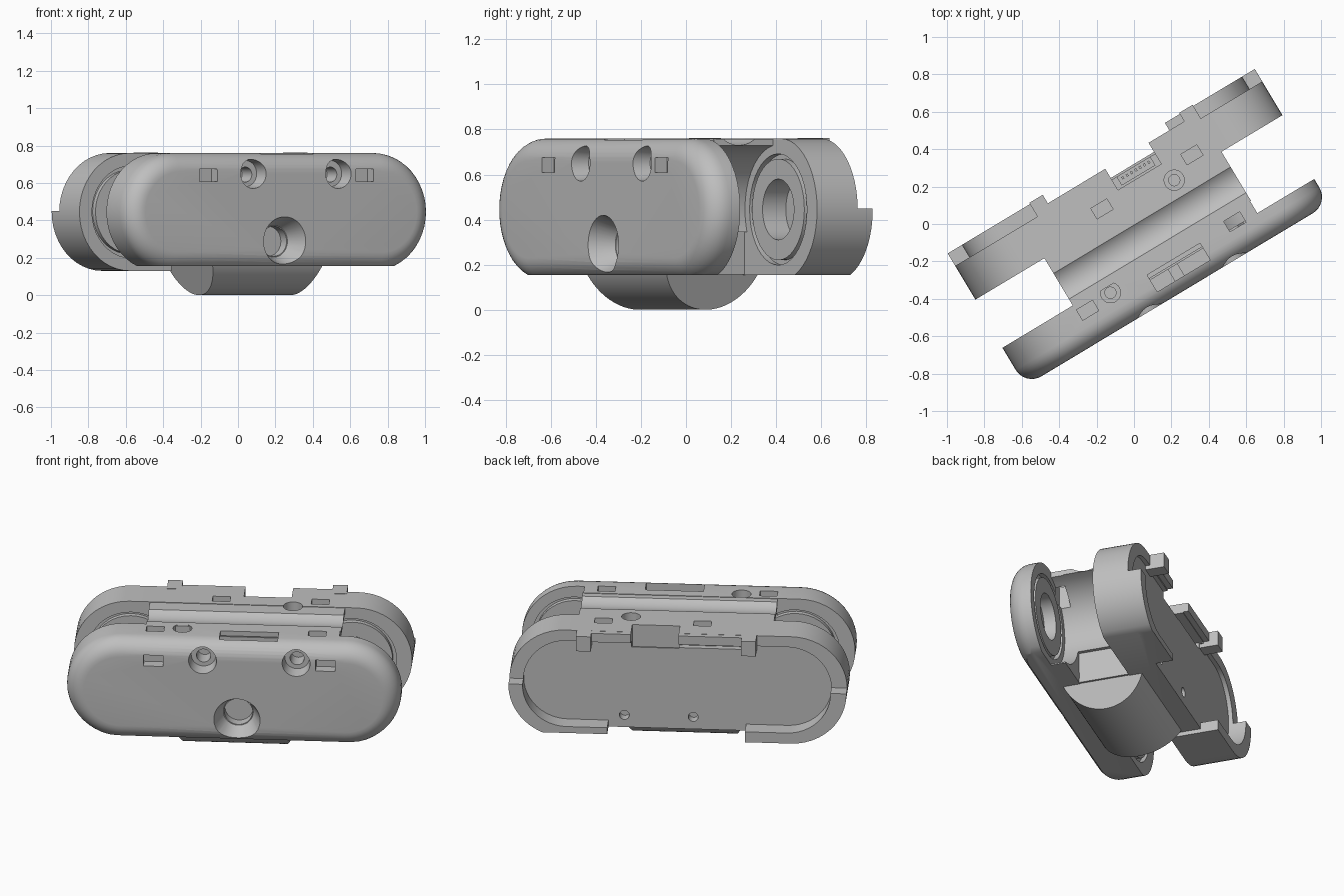
import bpy, bmesh, math
from mathutils import Matrix

cube = bpy.data.objects.get("Cube")
if cube:
    bpy.data.objects.remove(cube, do_unlink=True)

GREY = (0.52, 0.52, 0.52, 1)
grey = bpy.data.materials.new("plain_grey")
grey.use_nodes = True
grey.diffuse_color = GREY
grey.node_tree.nodes["Principled BSDF"].inputs["Base Color"].default_value = GREY

TURN = Matrix.Rotation(math.radians(31), 4, "Z")
MID, R = 0.445, 0.315
parts = []


def loft(name, *rings):
    """Capped solid through a series of matching rings."""
    bm = bmesh.new()
    loops = [[bm.verts.new(p) for p in ring] for ring in rings]
    bm.faces.new(loops[0])
    bm.faces.new(loops[-1][::-1])
    for a, b in zip(loops, loops[1:]):
        for i in range(len(a)):
            j = (i + 1) % len(a)
            bm.faces.new((a[j], a[i], b[i], b[j]))
    bmesh.ops.recalc_face_normals(bm, faces=bm.faces)
    me = bpy.data.meshes.new(name)
    bm.to_mesh(me)
    bm.free()
    me.materials.append(grey)
    ob = bpy.data.objects.new(name, me)
    bpy.context.collection.objects.link(ob)
    return ob


def box(name, u0, u1, v0, v1, z0, z1):
    rect = [(u0, v0), (u1, v0), (u1, v1), (u0, v1)]
    return loft(name, [(*p, z0) for p in rect], [(*p, z1) for p in rect])


def stadium(u0, u1, r, v, n=24):
    pts = []
    for c, start in ((u1 - r, -90), (u0 + r, 90)):
        for i in range(n + 1):
            t = math.radians(start + 180 * i / n)
            pts.append((c + r * math.cos(t), v, MID + r * math.sin(t)))
    return pts


def circle(u, z, r, v, n=40):
    return [(u + r * math.cos(math.tau * i / n), v, z + r * math.sin(math.tau * i / n))
            for i in range(n)]


def cone(u, z, v0, r0, v1, r1):
    return loft("cutter", circle(u, z, r0, v0), circle(u, z, r1, v1))


def shaft(u, v, r, z0, z1):
    flat = circle(u, v, r, 0, 28)
    return loft("cutter", [(x, y, z0) for x, _, y in flat], [(x, y, z1) for x, _, y in flat])


def boolean(ob, tool, mode="DIFFERENCE"):
    bpy.context.view_layer.objects.active = ob
    mod = ob.modifiers.new("cut", "BOOLEAN")
    mod.operation, mod.object, mod.solver = mode, tool, "EXACT"
    bpy.ops.object.modifier_apply(modifier=mod.name)
    bpy.data.objects.remove(tool, do_unlink=True)


def cut_box(ob, *dims):
    boolean(ob, box("cutter", *dims))


def screw_hole(ob, u, v):
    boolean(ob, shaft(u, v, 0.054, 0.68, 0.9))
    boolean(ob, shaft(u, v, 0.03, 0.55, 0.7))


def bearing_seat(ob, u, face, into, depth):
    """Ring groove and blind bore on an inner face."""
    ring = cone(u, MID, face - into * 0.02, 0.247, face + into * 0.03, 0.247)
    boolean(ring, cone(u, MID, face - into * 0.1, 0.225, face + into * 0.1, 0.225))
    boolean(ob, ring)
    boolean(ob, cone(u, MID, face - into * 0.02, 0.135, face + into * depth, 0.135))


# Front housing with rounded outer rim and flat underside
FILLET = 0.1
rim = []
for i in range(9):
    t = math.pi / 2 * i / 8
    d = FILLET * (1 - math.sin(t))
    rim.append(stadium(-0.944 + d, 0.95 - d, R - d, -0.443 + FILLET * (1 - math.cos(t))))
front = loft("front_housing", *rim, stadium(-0.944, 0.95, R, -0.205))
cut_box(front, -2, 2, -1, 1, -0.2, 0.155)
# Thin wheel end, cleared by a round hollow
cut_box(front, 0.595, 2, -0.29, 0, 0, 1)
boolean(front, cone(0.645, MID, -0.29, 0.287, 0, 0.287))
bearing_seat(front, 0.645, -0.29, -1, 0.07)
bearing_seat(front, -0.61, -0.205, -1, 0.1)
# Countersunk holes and the large lower socket
for u in (-0.17, 0.36):
    boolean(front, cone(u, 0.65, -0.45, 0.08, -0.36, 0.07))
    boolean(front, cone(u, 0.645, -0.4, 0.04, -0.26, 0.04))
boolean(front, cone(0.025, 0.288, -0.45, 0.134, -0.33, 0.085))
boolean(front, cone(0.025, 0.288, -0.35, 0.08, -0.27, 0.08))
# Latch pockets on the front and top
for u in (-0.45, 0.525):
    cut_box(front, u - 0.055, u + 0.055, -0.5, -0.38, 0.608, 0.675)
for u in (-0.45, 0.468):
    cut_box(front, u - 0.05, u + 0.05, -0.3, -0.235, 0.62, 0.9)
cut_box(front, -0.08, 0.25, -0.375, -0.27, 0.5, 0.9)
screw_hole(front, -0.297, -0.25)
parts.append(front)
parts.append(box("slot_rail", -0.08, 0.25, -0.302, -0.29, 0.5, 0.74))
parts.append(box("slot_stop", 0.03, 0.09, -0.375, -0.3, 0.5, 0.7))

# Rear housing
rear = loft("rear_housing", stadium(-0.935, 0.98, R, 0.09), stadium(-0.935, 0.98, R, 0.30))
cut_box(rear, -0.36, 2, -1, 1, -0.2, 0.155)
bearing_seat(rear, 0.645, 0.09, 1, 0.12)
bearing_seat(rear, -0.61, 0.09, 1, 0.12)
# Recessed back panel, open at the bottom middle
boolean(rear, loft("cutter", stadium(-0.845, 0.9, 0.25, 0.275), stadium(-0.845, 0.9, 0.25, 0.5)))
cut_box(rear, -0.36, 0.42, 0.275, 0.5, 0, 0.4)
for u in (-0.06, 0.33):
    boolean(rear, cone(u, 0.23, 0.22, 0.028, 0.4, 0.028))
# Connector notch and well, slit and top pockets
cut_box(rear, 0.02, 0.29, 0.2, 0.5, 0.655, 0.9)
cut_box(rear, 0.02, 0.29, 0.2, 0.262, 0.57, 0.7)
cut_box(rear, -0.33, 0.03, 0.24, 0.5, 0.66, 0.7)
for u in (-0.105, 0.456):
    cut_box(rear, u - 0.05, u + 0.05, 0.125, 0.19, 0.715, 0.9)
screw_hole(rear, 0.305, 0.09)
parts.append(rear)

# Lower end lugs standing proud of the back
for side, u0, u1 in (("left", 0.42, 2), ("right", -2, -0.36)):
    lug = loft(side + "_lug", stadium(-0.935, 0.98, R, 0.29), stadium(-0.935, 0.98, R, 0.378))
    boolean(lug, loft("cutter", stadium(-0.845, 0.9, 0.25, 0.2), stadium(-0.845, 0.9, 0.25, 0.5)))
    boolean(lug, box("cutter", u0, u1, 0, 1, 0.155 if u0 > 0 else 0, 0.45), "INTERSECT")
    parts.append(lug)

# Lip pieces and clips along the back edge
for u0, u1 in ((-0.38, 0.02), (0.29, 0.56)):
    parts.append(box("back_lip", u0, u1, 0.27, 0.332, 0.705, 0.759))
for u in (-0.38, 0.555):
    parts.append(box("back_clip", u - 0.042, u + 0.042, 0.27, 0.385, 0.67, 0.762))

# Connector with a row of pins, sunk in its well
parts.append(box("connector_body", 0.05, 0.26, 0.21, 0.262, 0.55, 0.6))
for i in range(7):
    u = 0.07 + i * 0.027
    parts.append(box("connector_pin", u, u + 0.012, 0.235, 0.25, 0.59, 0.63))

# Bridge joining the housings, with a shallow trough and hollowed ends
bridge = box("bridge", -0.505, 0.6, -0.215, 0.1, 0.157, 0.757)
TROUGH = [(-0.085 + y, z) for y, _, z in circle(0, 0.863, 0.133, 0, 72)]
boolean(bridge, loft("cutter", [(-1, *p) for p in TROUGH], [(1, *p) for p in TROUGH]))
for u, inner in ((0.645, 0.355), (-0.61, -0.35)):
    boolean(bridge, cone(u, MID, -0.4, 0.287, 0.3, 0.287))
    cut_box(bridge, min(u, inner), max(u, inner), -0.4, 0.3, 0.1, MID - 0.1)
screw_hole(bridge, 0.305, 0.09)
parts.append(bridge)

# Half-round foot beneath, its ends drafted inward
FOOT_R, FOOT_TOP = 0.256, 0.165
half = math.acos((FOOT_R - FOOT_TOP) / FOOT_R)
ends = ([], [])
for i in range(33):
    t = half * (i / 16 - 1)
    v, z = -0.07 + FOOT_R * math.sin(t), FOOT_R * (1 - math.cos(t))
    reach = 0.285 + 0.06 * z / FOOT_TOP
    ends[0].append((-reach, v, z))
    ends[1].append((reach, v, z))
parts.append(loft("round_foot", *ends))

# Turn everything into place and shade
bpy.ops.object.select_all(action="DESELECT")
for ob in parts:
    ob.data.transform(TURN)
    ob.select_set(True)
bpy.context.view_layer.objects.active = front
bpy.ops.object.shade_smooth_by_angle(angle=math.radians(30))
